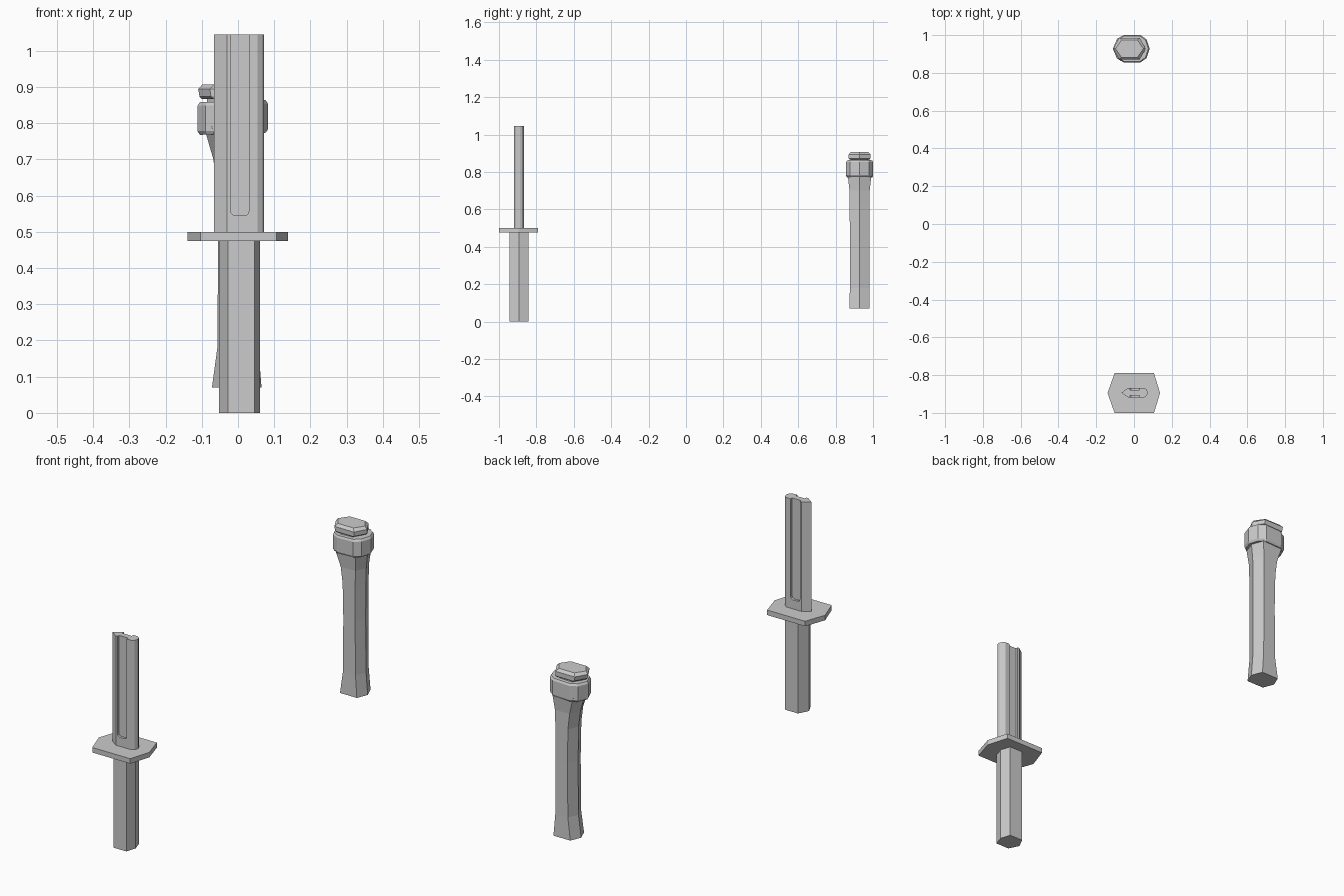
import bpy, bmesh, math

if "Cube" in bpy.data.objects:
    bpy.data.objects.remove(bpy.data.objects["Cube"])

SY, HY = -0.893, 0.928   # depth centres of the two pieces


def loft(name, rings):
    """Skin a stack of equal-length point rings and cap both ends."""
    bm = bmesh.new()
    vs = [[bm.verts.new(p) for p in r] for r in rings]
    n = len(vs[0])
    for a, b in zip(vs, vs[1:]):
        for i in range(n):
            j = (i + 1) % n
            bm.faces.new((a[i], a[j], b[j], b[i]))
    bm.faces.new(vs[0][::-1])
    bm.faces.new(vs[-1])
    bmesh.ops.recalc_face_normals(bm, faces=bm.faces)
    me = bpy.data.meshes.new(name)
    bm.to_mesh(me)
    bm.free()
    ob = bpy.data.objects.new(name, me)
    bpy.context.collection.objects.link(ob)
    return ob


def hexring(x0, x1, cl, cr, h, z, cy, tilt=0.0):
    """Six-sided ring pointed at both x ends; cl and cr are the corner lengths."""
    pts = [(x0, 0), (x0 + cl, -h), (x1 - cr, -h), (x1, 0), (x1 - cr, h), (x0 + cl, h)]
    return [(x, cy + y, z + tilt * x) for x, y in pts]


# Sword grip and guard
loft("sword_grip", [hexring(-0.053, 0.061, 0.026, 0.016, 0.05, z, SY) for z in (0, 0.48)])
loft("sword_guard", [hexring(-0.14, 0.138, 0.037, 0.032, 0.105, z, SY - 0.002) for z in (0.475, 0.5)])

# Blade: sharp edge on -x, rounded spine on +x
half = [(-0.03, 0.026), (0.054, 0.026), (0.067, 0.017), (0.072, 0.006)]
outline = [(-0.066, 0)] + [(x, -y) for x, y in half] + half[::-1]
blade = loft("sword_blade", [[(x, SY + y, z) for x, y in outline] for z in (0.495, 1.045)])

# Round-ended groove on both faces of the blade
groove = [(-0.02, 1.1), (0.03, 1.1)]
cx, r = 0.005, 0.012
for centre, start in ((0.018, 0), (-0.008, -90)):
    for k in range(4):
        a = math.radians(start - 30 * k)
        groove.append((centre + r * math.cos(a), 0.557 + r * math.sin(a)))
for s in (-1, 1):
    cutter = loft("groove_cutter", [[(x, SY + s * y, z) for x, z in groove] for y in (0.014, 0.06)])
    cutter.hide_render = True
    mod = blade.modifiers.new("groove", 'BOOLEAN')
    mod.operation = 'DIFFERENCE'
    mod.solver = 'EXACT'
    mod.object = cutter
    bpy.context.view_layer.objects.active = blade
    bpy.ops.object.modifier_apply(modifier=mod.name)
    bpy.data.objects.remove(cutter)

# Second piece: flared six-sided body
body = [(0.07, -0.072, 0.065, 0.054), (0.18, -0.057, 0.056, 0.052), (0.45, -0.055, 0.054, 0.052),
        (0.62, -0.058, 0.055, 0.053), (0.70, -0.068, 0.057, 0.054), (0.79, -0.094, 0.066, 0.064)]
loft("sheath_body", [hexring(a, b, 0.022, 0.022, h, z, HY) for z, a, b, h in body])


# Collar: ten-sided band with bevelled rims
def collar_ring(s, z):
    side = [(-0.09, 0.052), (-0.055, 0.072), (0.035, 0.072), (0.066, 0.05)]
    pts = [(-0.112, 0)] + [(x, -y) for x, y in side] + [(0.083, 0)] + side[::-1]
    return [((x + 0.014) * s - 0.014, HY + y * s, z + 0.03 * x) for x, y in pts]


loft("sheath_collar", [collar_ring(s, z) for s, z in
                       ((0.93, 0.771), (1, 0.781), (1, 0.851), (0.93, 0.861))])

# Neck and bevelled end cap, set slightly toward -x
loft("cap_neck", [hexring(-0.085, 0.045, 0.03, 0.03, 0.048, z, HY) for z in (0.85, 0.88)])
cap = [(0.867, -0.1, 0.055, 0.054), (0.873, -0.106, 0.062, 0.058),
       (0.894, -0.11, 0.062, 0.058), (0.907, -0.098, 0.05, 0.046)]
loft("end_cap", [hexring(a, b, 0.032, 0.032, h, z, HY) for z, a, b, h in cap])
